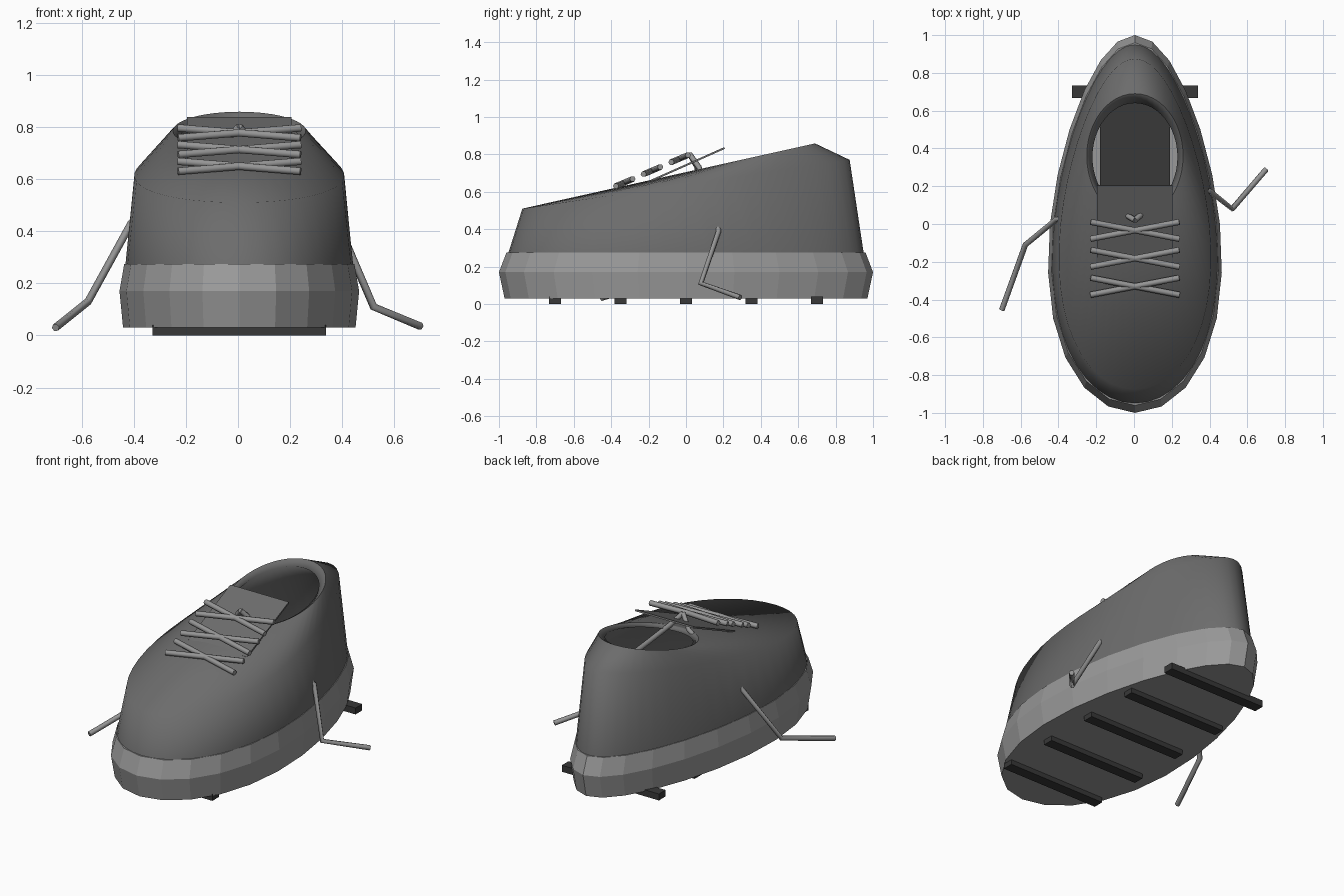
import bpy, bmesh, math
from mathutils import Vector

if "Cube" in bpy.data.objects:
    bpy.data.objects.remove(bpy.data.objects["Cube"])

CX = 0.005  # the shoe body sits slightly right of the lace ends' middle


def material(name, v):
    m = bpy.data.materials.new(name)
    m.diffuse_color = (v, v, v, 1)
    m.use_nodes = True
    m.node_tree.nodes["Principled BSDF"].inputs["Base Color"].default_value = m.diffuse_color
    return m


UPPER = material("upper grey", 0.15)
SOLE = material("sole light grey", 0.32)
DARK = material("tread dark grey", 0.04)
LACE = material("lace grey", 0.30)


def finish(name, bm, mat, smooth=False):
    bmesh.ops.recalc_face_normals(bm, faces=bm.faces)
    me = bpy.data.meshes.new(name)
    bm.to_mesh(me)
    bm.free()
    me.materials.append(mat)
    for p in me.polygons:
        p.use_smooth = smooth
    ob = bpy.data.objects.new(name, me)
    bpy.context.collection.objects.link(ob)
    return ob


def egg(n, s, height):
    """Egg-shaped outline, broad at the toe and narrow at the heel."""
    pts = []
    for i in range(n):
        a = 2 * math.pi * i / n
        y = math.cos(a)
        x = math.sin(a) * (0.45 - 0.1 * y)
        pts.append((CX + x * s, y * s, height(y * s)))
    return pts


def oval(n, rx, ry, cy, height):
    pts = []
    for i in range(n):
        a = 2 * math.pi * i / n
        y = cy + ry * math.cos(a)
        pts.append((CX + rx * math.sin(a), y, height(y)))
    return pts


def loft(rings, cap_start=False, cap_end=False):
    bm = bmesh.new()
    vs = [[bm.verts.new(p) for p in r] for r in rings]
    n = len(vs[0])
    for a, b in zip(vs, vs[1:]):
        for i in range(n):
            j = (i + 1) % n
            bm.faces.new((a[i], a[j], b[j], b[i]))
    if cap_start:
        bm.faces.new(vs[0])
    if cap_end:
        bm.faces.new(vs[-1])
    return bm


def box(name, centre, size, mat, tilt=0):
    bm = bmesh.new()
    bmesh.ops.create_cube(bm, size=1)
    for v in bm.verts:
        v.co = Vector([c * s for c, s in zip(v.co, size)])
    ob = finish(name, bm, mat)
    ob.location = centre
    ob.rotation_euler.x = tilt
    return ob


def cord(name, pts, r):
    cu = bpy.data.curves.new(name, 'CURVE')
    cu.dimensions = '3D'
    cu.bevel_depth = r
    cu.bevel_resolution = 1
    cu.use_fill_caps = True
    sp = cu.splines.new('POLY')
    sp.points.add(len(pts) - 1)
    for p, q in zip(sp.points, pts):
        p.co = (*q, 1)
    cu.materials.append(LACE)
    ob = bpy.data.objects.new(name, cu)
    bpy.context.collection.objects.link(ob)


# faceted sole
finish("sole", loft([egg(24, 0.97, lambda y: 0.03), egg(24, 1.0, lambda y: 0.17),
                     egg(24, 0.96, lambda y: 0.275)], True, True), SOLE)

# tread bars
for k in range(5):
    box(f"tread_{k + 1}", (CX, -0.7 + 0.35 * k, 0.02), (0.665, 0.065, 0.04), DARK)

# smooth upper with a tilted collar opening
N = 48
top = lambda y: 0.705 + 0.222 * y
upper = finish("upper", loft([
    egg(N, 0.95, lambda y: 0.272),
    egg(N, 0.875, lambda y: 0.64 + 0.149 * y),
    oval(N, 0.255, 0.33, 0.36, top)]), UPPER, True)
# collar rim and inner lining
finish("lining", loft([
    oval(N, 0.255, 0.33, 0.36, top),
    oval(N, 0.225, 0.285, 0.355, lambda y: top(y) - 0.02),
    egg(N, 0.84, lambda y: 0.58 + 0.149 * y),
    egg(N, 0.91, lambda y: 0.274)]), UPPER, True)

# insole
box("insole", (CX, 0.1, 0.285), (0.37, 1.2, 0.02), DARK)

# tongue
box("tongue", (CX, 0.0, 0.742), (0.4, 0.45, 0.01), UPPER, math.radians(24))

# crossed laces
for k in range(3):
    y0, z0 = -0.375 + 0.148 * k, 0.63 + 0.064 * k
    y1, z1 = y0 + 0.09, z0 + 0.038
    cord(f"lace_{k + 1}_a", [(-0.23, y0, z0), (0.24, y1, z1)], 0.016)
    cord(f"lace_{k + 1}_b", [(-0.23, y1, z1), (0.24, y0, z0)], 0.016)

# loose lace ends
cord("lace_end_right", [(CX, 0.02, 0.8), (0.06, 0.07, 0.73), (0.40, 0.175, 0.39),
                        (0.52, 0.08, 0.11), (0.70, 0.29, 0.035)], 0.015)
cord("lace_end_left", [(CX, 0.02, 0.8), (-0.06, 0.06, 0.73), (-0.41, 0.025, 0.43),
                       (-0.575, -0.11, 0.13), (-0.70, -0.455, 0.03)], 0.015)
